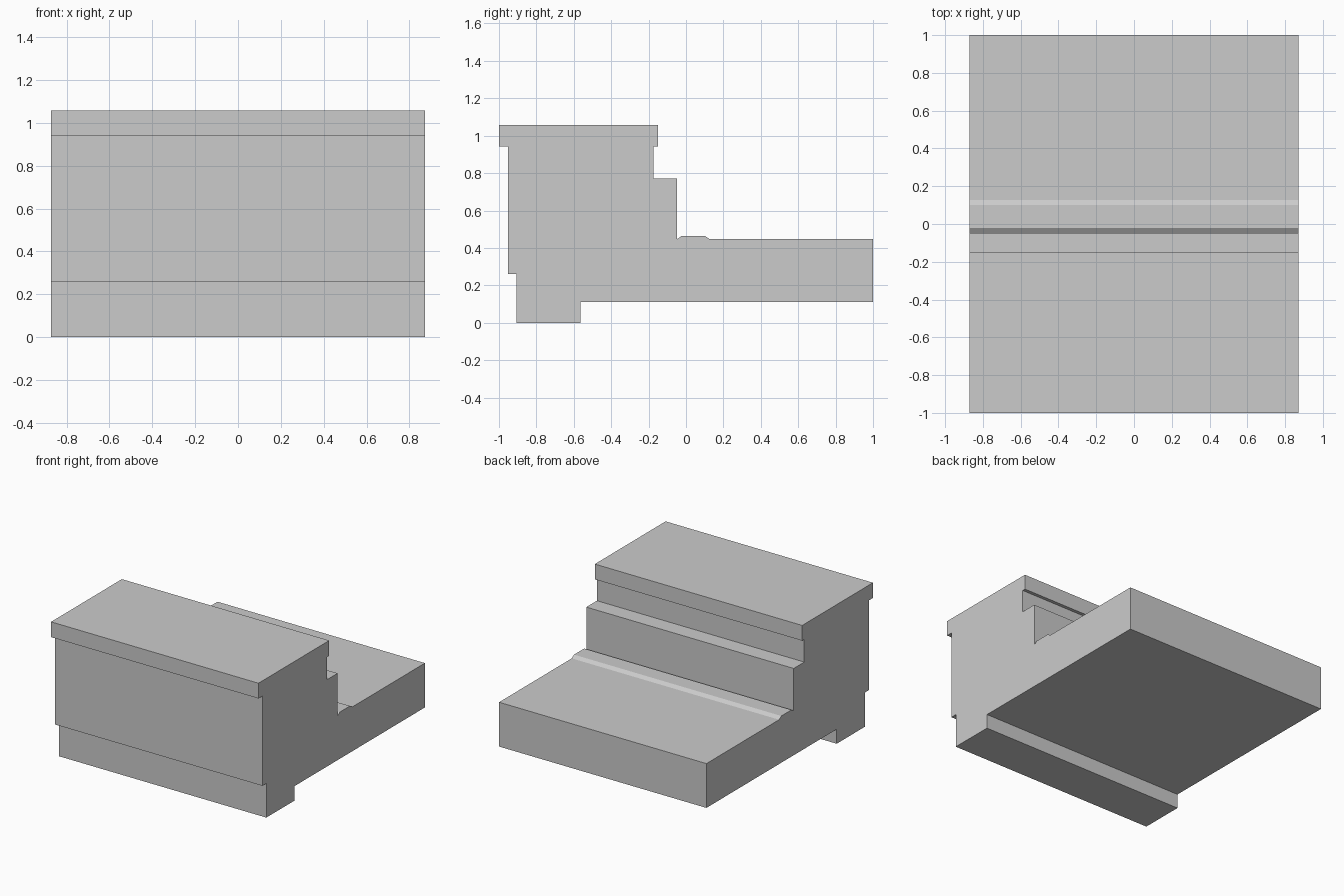
import bpy
import bmesh

cube = bpy.data.objects.get("Cube")
if cube:
    bpy.data.objects.remove(cube, do_unlink=True)

HALF_WIDTH = 0.872

# Plain grey material
grey = bpy.data.materials.new("plain_grey")
grey.use_nodes = True
colour = (0.6, 0.6, 0.6, 1)
grey.diffuse_color = colour
grey.node_tree.nodes["Principled BSDF"].inputs["Base Color"].default_value = colour

# Side outline (y, z): foot, front wall, cap, rear step, raised ridge, slab
profile = [
    (-0.565, 0), (-0.905, 0), (-0.905, 0.26),
    (-0.953, 0.26), (-0.953, 0.942), (-1, 0.942),
    (-1, 1.058), (-0.15, 1.058), (-0.15, 0.942),
    (-0.175, 0.942), (-0.175, 0.77), (-0.048, 0.77),
    (-0.048, 0.447), (-0.022, 0.465), (0.1, 0.465), (0.127, 0.447),
    (1, 0.447), (1, 0.11), (-0.565, 0.11),
]


def extrude_across(name, outline, half_width):
    """Extrude a side outline along x into one solid."""
    bm = bmesh.new()
    side = bm.faces.new([bm.verts.new((-half_width, y, z)) for y, z in outline])
    result = bmesh.ops.extrude_face_region(bm, geom=[side], use_keep_orig=True)
    moved = [v for v in result["geom"] if isinstance(v, bmesh.types.BMVert)]
    bmesh.ops.translate(bm, verts=moved, vec=(2 * half_width, 0, 0))
    bmesh.ops.recalc_face_normals(bm, faces=bm.faces)
    mesh = bpy.data.meshes.new(name)
    bm.to_mesh(mesh)
    bm.free()
    mesh.materials.append(grey)
    obj = bpy.data.objects.new(name, mesh)
    bpy.context.collection.objects.link(obj)
    return obj


# Stepped block with capped front wall and rear slab
extrude_across("stepped_wall_and_slab", profile, HALF_WIDTH)
